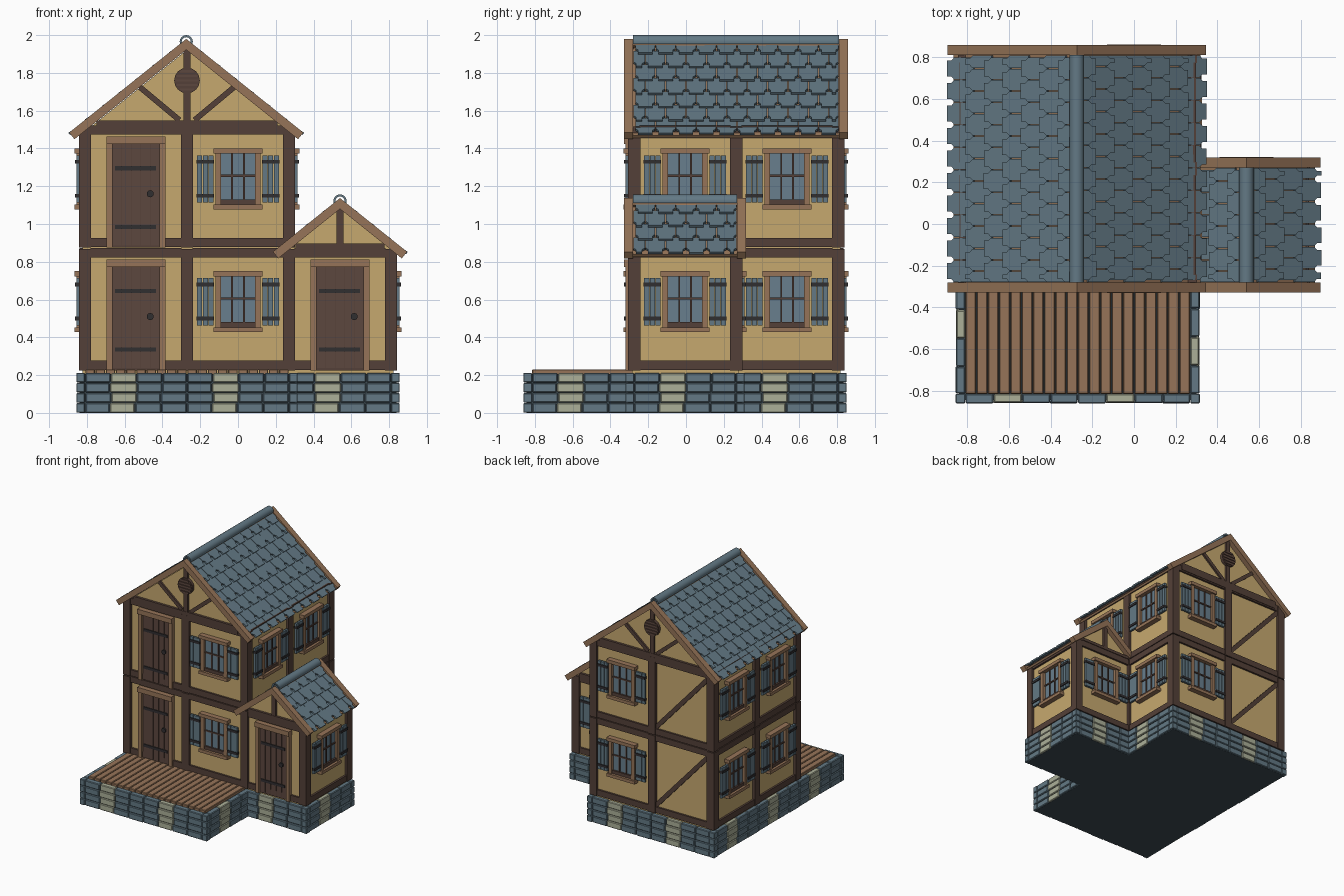
import bpy, bmesh, math, random
from mathutils import Matrix, Vector

random.seed(4)
cube = bpy.data.objects.get("Cube")
if cube:
    bpy.data.objects.remove(cube, do_unlink=True)

# ---- materials
NAMES = {}
MATS = []


def material(name, r, g, b):
    lin = [((c / 255 + 0.055) / 1.055) ** 2.4 for c in (r, g, b)] + [1]
    m = bpy.data.materials.new(name)
    m.use_nodes = True
    m.diffuse_color = lin
    bsdf = next(n for n in m.node_tree.nodes if n.type == 'BSDF_PRINCIPLED')
    bsdf.inputs["Base Color"].default_value = lin
    NAMES[name] = len(MATS)
    MATS.append(m)


material("plaster", 198, 169, 111)
material("dark_timber", 84, 64, 56)
material("light_wood", 150, 116, 88)
material("door_wood", 92, 71, 62)
material("slate", 99, 121, 133)
material("pale_stone", 172, 176, 153)
material("mortar", 62, 76, 84)
material("iron", 48, 46, 48)
material("glass", 104, 127, 141)


# ---- mesh helpers
class Part:
    """Collects simple solids of several colours into one mesh."""

    def __init__(self):
        self.bm = bmesh.new()

    def paint(self, verts, mat):
        for f in {f for v in verts for f in v.link_faces}:
            f.material_index = NAMES[mat]

    def box(self, x0, x1, y0, y1, z0, z1, mat, turn=None):
        mid = Vector(((x0 + x1) / 2, (y0 + y1) / 2, (z0 + z1) / 2))
        m = Matrix.Translation(mid) @ (turn or Matrix()) @ Matrix.Diagonal((x1 - x0, y1 - y0, z1 - z0, 1))
        self.paint(bmesh.ops.create_cube(self.bm, size=1, matrix=m)["verts"], mat)

    def bar(self, a, b, width, y0, y1, mat):
        """Timber between two (x, z) points."""
        d = Vector(b) - Vector(a)
        cx, cz = (Vector(a) + Vector(b)) / 2
        h = d.length / 2
        self.box(cx - h, cx + h, y0, y1, cz - width / 2, cz + width / 2, mat,
                 Matrix.Rotation(-math.atan2(d.y, d.x), 4, 'Y'))

    def prism(self, points, axis, mat):
        """Polygon swept along a vector."""
        f = self.bm.faces.new([self.bm.verts.new(p) for p in points])
        out = bmesh.ops.extrude_face_region(self.bm, geom=[f])["geom"]
        top = [v for v in out if isinstance(v, bmesh.types.BMVert)]
        bmesh.ops.translate(self.bm, verts=top, vec=axis)
        self.paint(top + list(f.verts), mat)

    def disc(self, x, z, r, y0, y1, mat, sides=16):
        m = Matrix.Translation((x, (y0 + y1) / 2, z)) @ Matrix.Rotation(math.pi / 2, 4, 'X')
        v = bmesh.ops.create_cone(self.bm, cap_ends=True, segments=sides, radius1=r, radius2=r,
                                  depth=y1 - y0, matrix=m)["verts"]
        self.paint(v, mat)

    def mesh(self, name):
        bmesh.ops.recalc_face_normals(self.bm, faces=self.bm.faces)
        me = bpy.data.meshes.new(name)
        for m in MATS:
            me.materials.append(m)
        self.bm.to_mesh(me)
        self.bm.free()
        return me


def place(name, me, matrix=Matrix(), bevel=0):
    o = bpy.data.objects.new(name, me)
    bpy.context.scene.collection.objects.link(o)
    o.matrix_world = matrix
    if bevel:
        b = o.modifiers.new("bevel", 'BEVEL')
        b.width, b.segments = bevel, 1
    return o


# ---- layout: square cells, wall-local axes are x along, -y outward, z up
C, H = 0.54, 0.27
X = [-0.81, -0.27, 0.27, 0.81]
Y = [-0.815, -0.275, 0.265, 0.805]
BASE, STOREY = 0.225, 0.65
FRONT, RIGHT, BACK, LEFT = 0, math.pi / 2, math.pi, -math.pi / 2


def wall(x, y, angle, floor=0):
    return Matrix.Translation((x, y, BASE + STOREY * floor)) @ Matrix.Rotation(angle, 4, 'Z')


# ---- wall beams
p = Part()
for z in (0.003, 0.598):
    p.box(-0.24, 0.24, -0.028, 0.02, z, z + 0.049, "dark_timber")
beams = p.mesh("wall_beams")

# ---- brace
p = Part()
p.bar((-0.24, 0.06), (0.24, 0.59), 0.035, -0.024, 0, "dark_timber")
brace = p.mesh("brace")

# ---- door
p = Part()
for s in (-1, 1):
    p.box(s * 0.14 - 0.015, s * 0.14 + 0.015, -0.045, 0, 0, 0.55, "light_wood")
p.box(-0.157, 0.157, -0.054, 0, 0.548, 0.588, "light_wood")
for i in range(5):
    x = -0.125 + i * 0.05
    p.box(x + 0.002, x + 0.048, -0.03, 0, 0.012, 0.548, "door_wood")
p.box(-0.125, 0.125, -0.024, 0, 0, 0.548, "dark_timber")
for z in (0.11, 0.42):
    p.box(-0.11, 0.105, -0.036, -0.02, z - 0.011, z + 0.011, "iron")
p.disc(0.075, 0.285, 0.019, -0.042, -0.02, "iron", 10)
door = p.mesh("door")

# ---- window with shutters
p = Part()
p.box(-0.13, 0.13, -0.056, 0, 0.497, 0.525, "light_wood")
p.box(-0.13, 0.13, -0.056, 0, 0.202, 0.228, "light_wood")
p.box(-0.09, 0.09, -0.036, 0, 0.228, 0.255, "dark_timber")
p.box(-0.095, 0.095, -0.022, 0, 0.24, 0.5, "glass")
for x in (-0.031, 0.031):
    p.box(x - 0.005, x + 0.005, -0.03, 0, 0.25, 0.5, "dark_timber")
p.box(-0.09, 0.09, -0.03, 0, 0.375, 0.386, "dark_timber")
for s in (-1, 1):
    p.box(s * 0.105 - 0.015, s * 0.105 + 0.015, -0.044, 0, 0.225, 0.5, "light_wood")
    for i in range(3):
        x = s * (0.143 + i * 0.03)
        p.box(x - 0.0135, x + 0.0135, -0.046, -0.028, 0.238, 0.488, "slate")
    for z in (0.275, 0.455):
        p.box(s * 0.173 - 0.046, s * 0.173 + 0.046, -0.053, -0.026, z - 0.01, z + 0.01, "iron")
window = p.mesh("window")

# ---- walls: centre, direction, storey, content
walls = [(0.54, Y[1], FRONT, 0, door), (0.81, -0.005, RIGHT, 0, window),
         (0.54, Y[2], BACK, 0, window), (X[2], 0.535, RIGHT, 0, window),
         (X[2], 0.535, RIGHT, 1, window), (X[2], -0.005, RIGHT, 1, window)]
for floor in (0, 1):
    walls += [(-0.54, Y[1], FRONT, floor, door), (0, Y[1], FRONT, floor, window),
              (-0.54, Y[3], BACK, floor, brace), (0, Y[3], BACK, floor, window),
              (X[0], -0.005, LEFT, floor, window), (X[0], 0.535, LEFT, floor, window)]
for x, y, a, floor, item in walls:
    m = wall(x, y, a, floor)
    place("wall_beams", beams, m)
    place(item.name, item, m)

# ---- corner and middle posts
p = Part()
for floor in (0, 1):
    spots = [(x, y) for x in X[:3] for y in Y[1:] if (x, y) != (X[1], Y[2])]
    if floor == 0:
        spots += [(X[3], Y[1]), (X[3], Y[2])]
    for x, y in spots:
        z = BASE + STOREY * floor
        p.box(x - 0.033, x + 0.033, y - 0.033, y + 0.033, z, z + 0.642, "dark_timber")
place("posts", p.mesh("posts"))

# ---- foundation
p = Part()
p.box(X[0] - 0.03, X[2] + 0.03, Y[0] - 0.03, Y[3] + 0.03, 0, 0.207, "mortar")
p.box(X[2], X[3] + 0.03, Y[1] - 0.03, Y[2] + 0.03, 0, 0.207, "mortar")
place("foundation_core", p.mesh("foundation_core"))

ROW = 0.0535
edges = [(-0.54, Y[0], FRONT), (0, Y[0], FRONT), (0.54, Y[1], FRONT),
         (X[2], -0.545, RIGHT), (X[3], -0.005, RIGHT), (X[2], 0.535, RIGHT),
         (0.54, Y[2], BACK), (0, Y[3], BACK), (-0.54, Y[3], BACK)]
edges += [(X[0], y, LEFT) for y in (-0.545, -0.005, 0.535)]
p = Part()
for row in range(4):
    cuts = [-H] + [-H + C * i / 4 + random.uniform(-0.007, 0.007) for i in (1, 2, 3)] + [H]
    for i in range(4):
        p.box(cuts[i] + 0.002, cuts[i + 1] - 0.002, -random.uniform(0.041, 0.046), 0,
              row * ROW + 0.001, (row + 1) * ROW - 0.002, "pale_stone" if i == 1 else "slate")
bricks = p.mesh("foundation_bricks")
for x, y, a in edges:
    place("foundation_bricks", bricks, wall(x, y, a) @ Matrix.Translation((0, 0, -BASE)), 0.005)
p = Part()
for x, y, sx, sy in [(X[0], Y[0], -1, -1), (X[2], Y[0], 1, -1), (X[3], Y[1], 1, -1),
                     (X[3], Y[2], 1, 1), (X[2], Y[3], 1, 1), (X[0], Y[3], -1, 1)]:
    for row in range(4):
        xs, ys = sorted((x, x + sx * 0.046)), sorted((y, y + sy * 0.046))
        p.box(*xs, *ys, row * ROW + 0.001, (row + 1) * ROW - 0.002, "slate")
place("corner_bricks", p.mesh("corner_bricks"), bevel=0.004)

# ---- deck boards
p = Part()
step = 2 * C / 20
for i in range(20):
    x = X[0] + i * step
    p.box(x + 0.002, x + step - 0.002, Y[0], Y[1], 0.2, 0.23, "light_wood")
place("deck_boards", p.mesh("deck_boards"), bevel=0.004)

# ---- gabled volumes and roofs
SLOPE = math.atan(0.8)
THICK = 0.045
DROP = THICK / math.cos(SLOPE)


def gable_body(name, cx, half, apex, y0, y1):
    eave = apex - DROP - half * 0.8
    pts = [(cx - half, 0.2), (cx + half, 0.2), (cx + half, eave), (cx, apex - DROP), (cx - half, eave)]
    p = Part()
    p.prism([(x, y0, z) for x, z in pts], (0, y1 - y0, 0), "plaster")
    place(name, p.mesh(name))


def roof(name, cx, half, apex, y0, y1, rows):
    length = half / math.cos(SLOPE)
    mid, run = (y0 + y1) / 2, (y1 - y0) / 2
    pitch, width = length / rows, C / 5
    for s in (-1, 1):
        side = "right" if s < 0 else "left"
        # slope frame: x along the ridge, y down the slope, z outward
        m = Matrix(((0, s * math.cos(SLOPE), s * math.sin(SLOPE), cx), (-s, 0, 0, mid),
                    (0, -math.sin(SLOPE), math.cos(SLOPE), apex), (0, 0, 0, 1)))
        p = Part()
        p.box(-run, run, 0, length - 0.012, -THICK, -0.028, "light_wood")
        for e in (-1, 1):
            a, b = sorted((e * run, e * (run + 0.048)))
            p.box(a, b, 0, length, -THICK, 0, "light_wood")
        place(f"{name}_boards_{side}", p.mesh("roof_boards"), m)
        p = Part()
        for r in range(rows):
            v1 = (r + 1) * pitch + 0.004
            v0 = max(0, v1 - pitch * 1.3)
            x = -run - (width / 2 if r % 2 else 0)
            while x < run - 0.01:
                a, b = max(x, -run) + 0.002, min(x + width, run) - 0.002
                low = -0.011 - random.uniform(0, 0.003)
                k = 0.014
                pts = [(a, v0, -0.03), (b, v0, -0.03), (b, v1 - 0.04, low - 0.004),
                       (b - k, v1 - 0.025, low - 0.002), (b - k, v1, low),
                       (a + k, v1, low), (a + k, v1 - 0.025, low - 0.002), (a, v1 - 0.04, low - 0.004)]
                p.prism(pts, (0, 0, 0.013), "slate")
                x += width
        place(f"{name}_tiles_{side}", p.mesh("roof_tiles"), m)
    # ridge cap, an open half tube
    arc = [math.radians(-20 + 22 * i) for i in range(11)]
    ring = [(r * math.cos(t), r * math.sin(t)) for r, ts in ((0.035, arc), (0.024, arc[::-1])) for t in ts]
    p = Part()
    p.prism([(cx + x, y0, apex - 0.015 + z) for x, z in ring], (0, y1 - y0, 0), "slate")
    o = place(name + "_ridge", p.mesh("roof_ridge"))
    bpy.context.view_layer.objects.active = o
    o.select_set(True)
    bpy.ops.object.shade_smooth_by_angle()
    o.select_set(False)


gable_body("house_body", X[1], C + 0.012, 1.98, Y[1] - 0.012, Y[3] + 0.012)
gable_body("wing_body", 0.54, H + 0.012, 1.137, Y[1] - 0.012, Y[2] + 0.012)
roof("house_roof", X[1] - 0.004, 0.62, 1.98, Y[1] - 0.005, Y[3] + 0.005, 7)
roof("wing_roof", 0.54, 0.355, 1.137, Y[1] - 0.005, Y[2] + 0.005, 4)

# ---- gable timbers, local z from the wall top
p = Part()
p.box(-0.48, 0.48, -0.032, 0, -0.04, 0.022, "dark_timber")
p.box(-0.018, 0.018, -0.03, 0, 0, 0.41, "dark_timber")
for s in (-1, 1):
    p.bar((s * 0.04, 0.025), (s * 0.25, 0.2), 0.03, -0.026, 0, "dark_timber")
p.disc(0, 0.235, 0.068, -0.036, 0, "dark_timber")
for i in range(-2, 3):
    w = math.sqrt(0.06 ** 2 - (i * 0.024) ** 2)
    p.box(-w, w, -0.042, -0.03, 0.229 + i * 0.024, 0.241 + i * 0.024, "door_wood")
main_gable = p.mesh("house_gable_timbers")
p = Part()
p.box(-0.235, 0.235, -0.032, 0, -0.002, 0.022, "dark_timber")
p.box(-0.018, 0.018, -0.03, 0, 0, 0.21, "dark_timber")
wing_gable = p.mesh("wing_gable_timbers")
for a, y, yw in ((FRONT, Y[1], Y[1]), (BACK, Y[3], Y[2])):
    place("house_gable_timbers", main_gable, wall(X[1], y, a, 2))
    place("wing_gable_timbers", wing_gable, wall(0.54, yw, a, 1))
